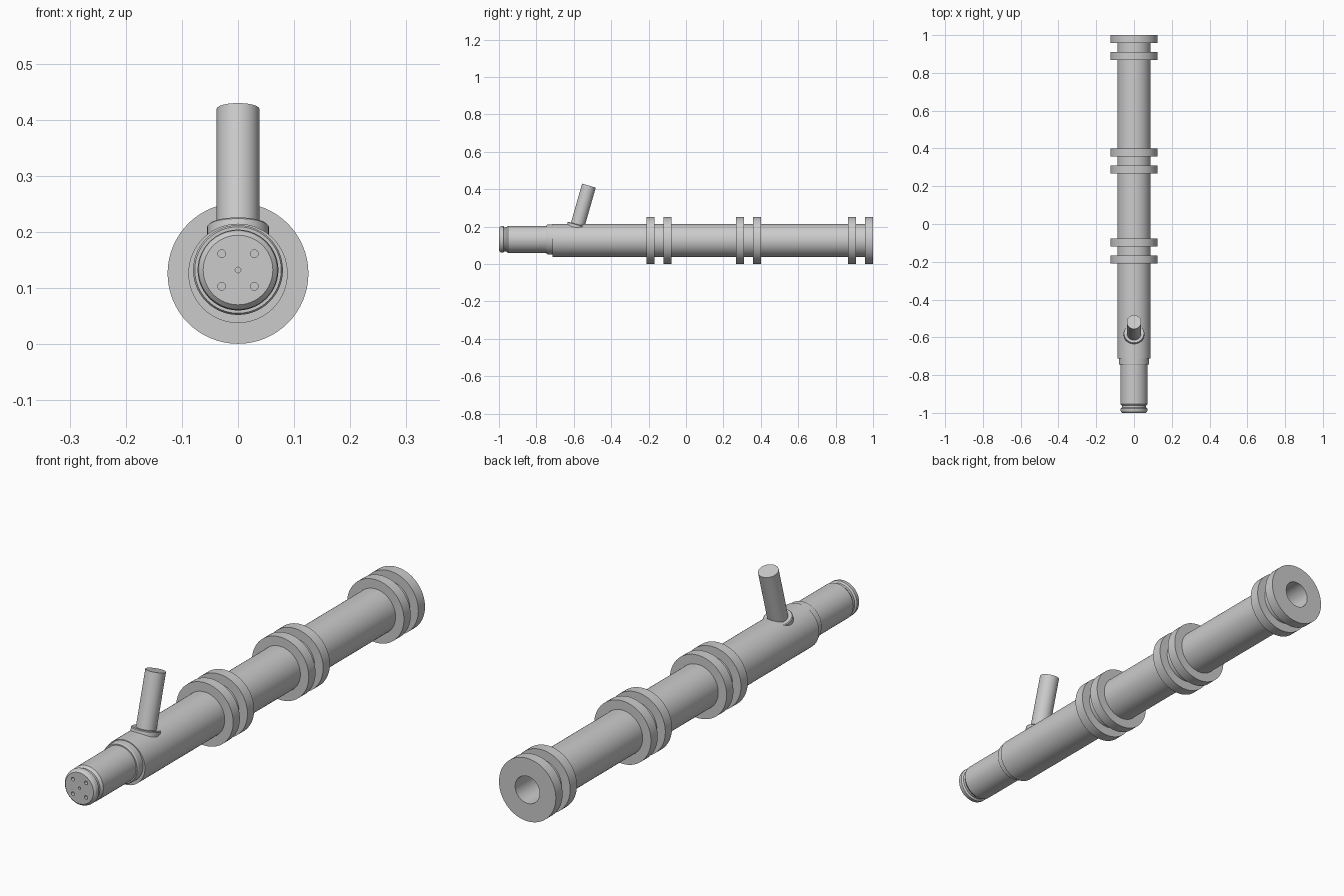
import bpy, bmesh, math
from mathutils import Matrix, Vector

if "Cube" in bpy.data.objects:
    bpy.data.objects.remove(bpy.data.objects["Cube"])

SEG = 64


def lathe(name, profile, origin, axis, seg=SEG):
    """Revolve (radius, distance) points around an axis through origin."""
    bm = bmesh.new()
    rings = []
    for r, d in profile:
        if r == 0:
            rings.append([bm.verts.new((0, 0, d))])
        else:
            rings.append([bm.verts.new((r * math.cos(2 * math.pi * i / seg),
                                        r * math.sin(2 * math.pi * i / seg), d))
                          for i in range(seg)])
    for a, b in zip(rings, rings[1:]):
        for i in range(seg):
            j = (i + 1) % seg
            quad = [a[i % len(a)], a[j % len(a)], b[j % len(b)], b[i % len(b)]]
            bm.faces.new(list(dict.fromkeys(quad)))
    rot = Vector(axis).to_track_quat('Z', 'Y').to_matrix().to_4x4()
    bm.transform(Matrix.Translation(origin) @ rot)
    bmesh.ops.recalc_face_normals(bm, faces=bm.faces[:])
    mesh = bpy.data.meshes.new(name)
    bm.to_mesh(mesh)
    bm.free()
    obj = bpy.data.objects.new(name, mesh)
    bpy.context.collection.objects.link(obj)
    return obj


def activate(obj):
    bpy.ops.object.select_all(action='DESELECT')
    obj.select_set(True)
    bpy.context.view_layer.objects.active = obj


def smooth(obj):
    activate(obj)
    bpy.ops.object.shade_smooth_by_angle(angle=math.radians(25))


# Main tube with three pairs of flanges and an open bore at the back
R, FLANGE, BORE = 0.0885, 0.1255, 0.054
profile = [(0, -0.713), (R, -0.713)]
for start in (-0.21, 0.267, 0.867):
    for y0 in (start, start + 0.0905):
        y1 = y0 + 0.0425
        profile += [(R, y0), (FLANGE, y0), (FLANGE, y1), (R, y1)]
profile[-1] = (BORE, 1.0)
profile[-2] = (FLANGE, 1.0)
profile += [(BORE, -0.68), (0, -0.68)]
smooth(lathe("main_tube", profile, (0, 0, 0.126), (0, 1, 0)))

# Front nozzle: bevelled tip, groove, barrel and collar
CZ = 0.132
nozzle = lathe("front_nozzle", [
    (0, -1), (0.062, -1), (0.069, -0.993), (0.071, -0.986), (0.071, -0.977),
    (0.064, -0.972), (0.064, -0.962), (0.072, -0.952), (0.072, -0.745),
    (0.077, -0.745), (0.080, -0.740), (0.080, -0.70), (0, -0.70)],
    (0, 0, CZ), (0, 1, 0))

# Small holes in the front face
holes = [(x, z, 0.007) for x in (-0.029, 0.029) for z in (-0.029, 0.029)]
holes.append((0, 0, 0.005))
for x, z, r in holes:
    cutter = lathe("hole_cutter", [(0, -1.02), (r, -1.02), (r, -0.985), (0, -0.985)],
                   (x, 0, CZ + z), (0, 1, 0), 20)
    cutter.hide_render = True
    mod = nozzle.modifiers.new("hole", 'BOOLEAN')
    mod.object = cutter
    mod.operation = 'DIFFERENCE'
    mod.solver = 'EXACT'
    activate(nozzle)
    bpy.ops.object.modifier_apply(modifier=mod.name)
    bpy.data.objects.remove(cutter)
smooth(nozzle)

# Tilted side tube and its base ring
tilt = math.radians(16)
axis = Vector((0, math.sin(tilt), math.cos(tilt)))
top = Vector((0, -0.519, 0.419))
smooth(lathe("side_tube", [(0, -0.27), (0.038, -0.27), (0.038, 0), (0, 0)], top, axis))
smooth(lathe("side_tube_base_ring",
             [(0, -0.25), (0.055, -0.25), (0.055, -0.219), (0.052, -0.216), (0, -0.216)],
             top, axis))
